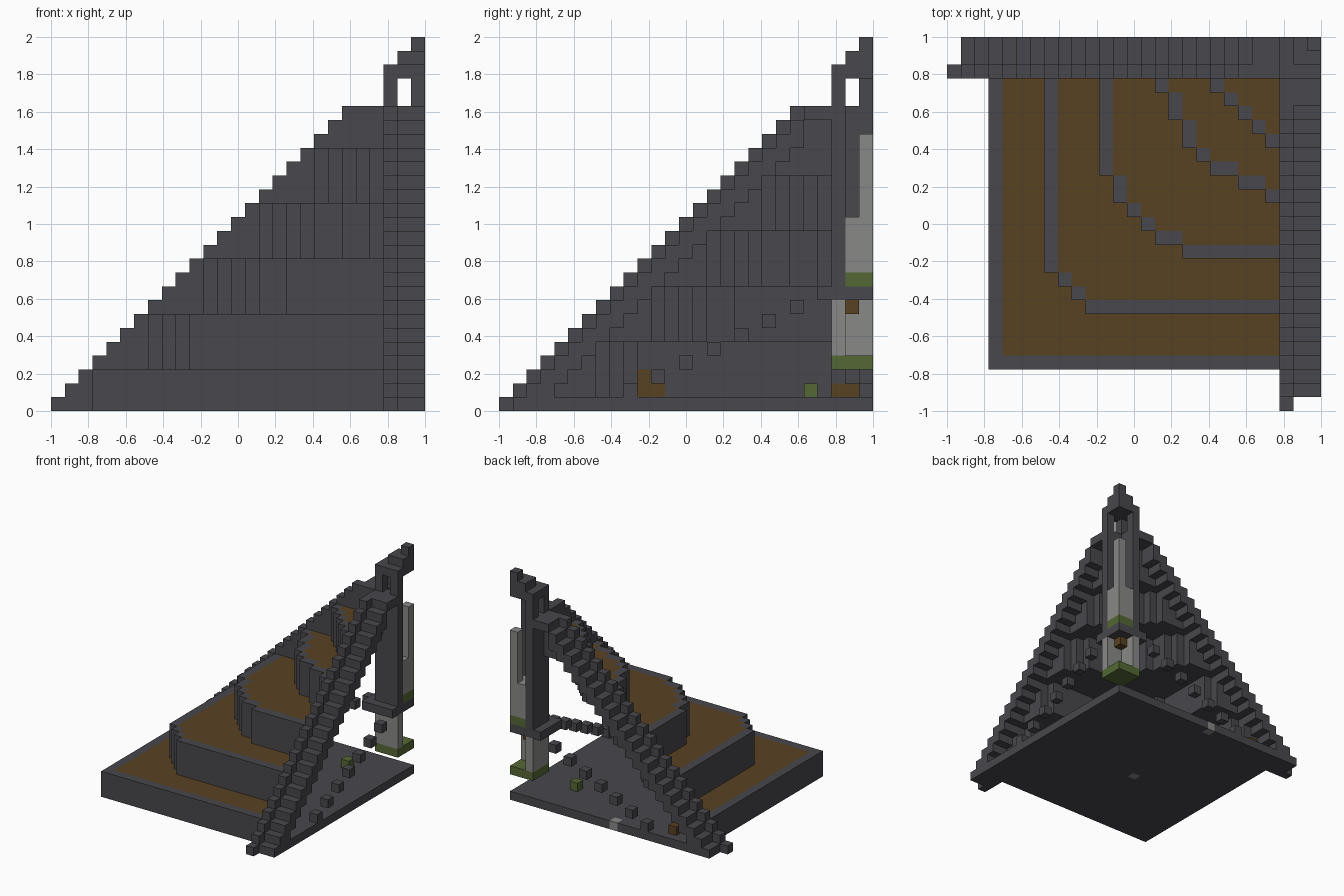
import bpy
import bmesh
from mathutils import Vector

if "Cube" in bpy.data.objects:
    bpy.data.objects.remove(bpy.data.objects["Cube"], do_unlink=True)

N = 27                 # blocks along the longest side
S = 2 / N              # block size
grid = {}              # block position -> (part name, material name)


def make_material(name, rgb):
    m = bpy.data.materials.new(name)
    m.use_nodes = True
    m.diffuse_color = (*rgb, 1)
    m.node_tree.nodes["Principled BSDF"].inputs["Base Color"].default_value = (*rgb, 1)
    return m


materials = {
    "dark_stone": make_material("dark_stone", (0.065, 0.064, 0.073)),
    "soil": make_material("soil", (0.098, 0.054, 0.016)),
    "pale_stone": make_material("pale_stone", (0.25, 0.25, 0.245)),
    "moss": make_material("moss", (0.09, 0.14, 0.035)),
}


def box(part, mat, xs, ys, zs, mirror=False):
    """Fill half-open block ranges; optionally mirror across the diagonal."""
    for i in range(*xs):
        for j in range(*ys):
            for k in range(*zs):
                grid[i, j, k] = (part, mat)
                if mirror:
                    grid[j, i, k] = (part, mat)


def block(part, mat, i, j, k, mirror=False):
    box(part, mat, (i, i + 1), (j, j + 1), (k, k + 1), mirror)


# Terrace outlines: each test tells whether a column lies inside that level
second_edge = {11: 17, 12: 15, 13: 14, 14: 13, 15: 12, 16: 12}
third_edge = {15: 23, 16: 21, 17: 19, 18: 18, 19: 17, 20: 17, 21: 16, 22: 16, 23: 15}
outlines = [
    lambda i, j: i >= 3 and j >= 3,
    lambda i, j: i >= 7 and j >= 7 and i + j >= 17,
    lambda i, j: i >= 11 and j >= second_edge.get(i, 11),
    lambda i, j: i >= 15 and j >= third_edge.get(i, 15),
    lambda i, j: i + j >= 42,
]


def level(i, j):
    return sum(inside(i, j) for inside in outlines) - 1


# Floor slab with its two long side strips
box("floor_slab", "dark_stone", (3, 24), (3, 24), (0, 1))
box("floor_slab", "dark_stone", (24, 27), (1, 27), (0, 1), True)
block("floor_slab", "pale_stone", 13, 26, 0)
block("floor_slab", "pale_stone", 13, 13, 0)

# Terraces: hollow shelves of soil with a stone rim and retaining wall
for i in range(3, 24):
    for j in range(3, 24):
        n = level(i, j)
        top = 4 * n + 3
        rim = level(i - 1, j) < n or level(i, j - 1) < n
        if rim:
            box("terrace_walls", "dark_stone", (i, i + 1), (j, j + 1), (max(1, top - 6), top))
        else:
            block("terrace_shelves", "dark_stone", i, j, top - 2)
            block("terrace_soil", "soil", i, j, top - 1)

# Two stairways climbing the open sides: inner parapet and lower treads
for j in range(24):
    base = max(0, 4 * level(23, j) + 1) if j >= 3 else 0
    box("stair_parapet", "dark_stone", (24, 25), (j, j + 1), (base, min(j, 21) + 1), True)
    if j >= 22:
        box("stair_treads", "dark_stone", (25, 27), (j, j + 1), (21, 22), True)
    elif j >= 1:
        box("stair_treads", "dark_stone", (25, 27), (j, j + 1), (max(0, j - 2), j), True)

# Exposed soil in the hollow
for i, j, k in ((6, 24, 1), (6, 25, 1), (7, 10, 1), (7, 11, 1), (7, 10, 2)):
    block("exposed_soil", "soil", i, j, k)

# Hanging corner tower, from the bottom up
box("tower_foot", "moss", (24, 27), (24, 27), (3, 4))
box("tower_lower_wall", "pale_stone", (24, 25), (24, 27), (4, 8), True)
block("tower_hanging_soil", "soil", 25, 25, 7)
box("tower_collar", "dark_stone", (23, 27), (23, 27), (8, 9))
box("tower_wall", "dark_stone", (24, 25), (24, 27), (9, 22), True)
box("tower_moss", "moss", (25, 27), (25, 27), (9, 10))
box("tower_core", "pale_stone", (25, 27), (25, 27), (10, 14))
box("tower_core", "pale_stone", (26, 27), (26, 27), (14, 20))

# Tower window posts and stepped peak
box("window_posts", "dark_stone", (24, 25), (24, 25), (22, 24))
box("window_posts", "dark_stone", (24, 25), (26, 27), (22, 24), True)
for n in range(3):
    box("tower_peak", "dark_stone", (24 + n, 27), (24 + n, 27), (24 + n, 25 + n))

# Floating stepping stones along both open edges, and one mossy stone
for n in range(7):
    block("stepping_stones", "dark_stone", 26, 9 + 2 * n, 1 + n, True)
block("mossy_stone", "moss", 21, 22, 1)

# Corner offsets of the six block faces, keyed by direction
FACES = {}
for axis in range(3):
    u, v = (axis + 1) % 3, (axis + 2) % 3
    for side in (0, 1):
        loop = []
        for a, b in ((0, 0), (1, 0), (1, 1), (0, 1)):
            c = [0, 0, 0]
            c[axis], c[u], c[v] = side, a, b
            loop.append(tuple(c))
        d = [0, 0, 0]
        d[axis] = 2 * side - 1
        FACES[tuple(d)] = loop if side else loop[::-1]


def build(part):
    """Make one object from the exposed faces of all blocks of a part."""
    bm = bmesh.new()
    verts, slots = {}, []
    for cell, (name, mat) in grid.items():
        if name != part:
            continue
        if mat not in slots:
            slots.append(mat)
        for d, loop in FACES.items():
            if tuple(c + e for c, e in zip(cell, d)) in grid:
                continue
            corners = []
            for off in loop:
                p = tuple(c + o for c, o in zip(cell, off))
                if p not in verts:
                    verts[p] = bm.verts.new(Vector(p) * S - Vector((1, 1, 0)))
                corners.append(verts[p])
            bm.faces.new(corners).material_index = slots.index(mat)
    mesh = bpy.data.meshes.new(part)
    bm.to_mesh(mesh)
    bm.free()
    for mat in slots:
        mesh.materials.append(materials[mat])
    bpy.context.scene.collection.objects.link(bpy.data.objects.new(part, mesh))


for part in sorted({name for name, _ in grid.values()}):
    build(part)
